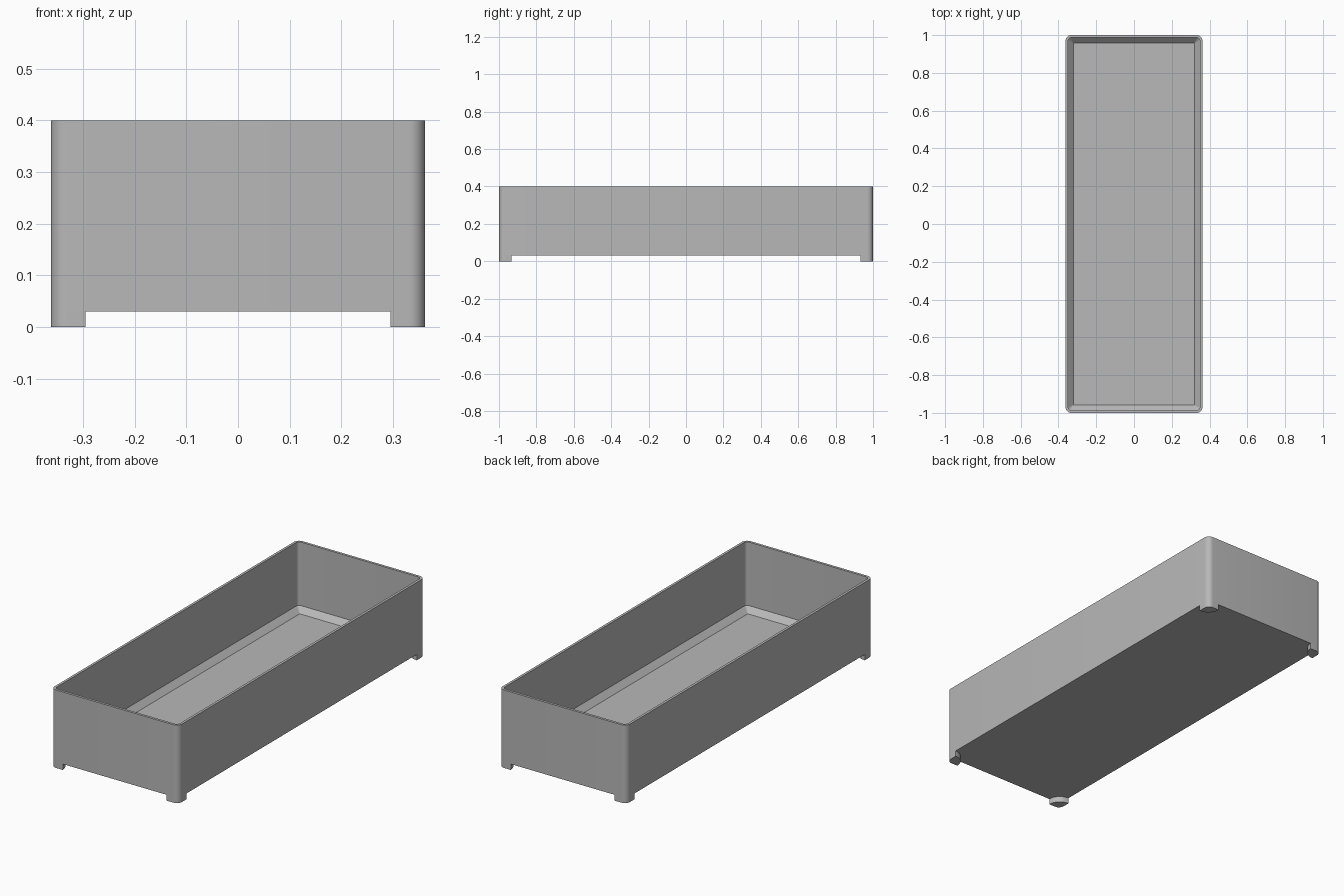
import bpy, bmesh, math

if "Cube" in bpy.data.objects:
    bpy.data.objects.remove(bpy.data.objects["Cube"])

HX, HY, TOP = 0.362, 1.0, 0.4      # half width, half length, full height
BASE, FLOOR = 0.03, 0.046          # underside and inner floor heights
WALL, SLOPE = 0.013, 0.028         # wall thickness, sloped floor border
R, FOOT, STEPS = 0.03, 0.067, 8    # corner radius, foot radius, arc segments

grey = bpy.data.materials.new("grey_plastic")
grey.diffuse_color = (0.48, 0.48, 0.48, 1)
grey.use_nodes = True
grey.node_tree.nodes["Principled BSDF"].inputs["Base Color"].default_value = grey.diffuse_color


def arc(cx, cy, r, start, end, n=STEPS):
    return [(cx + r * math.cos(start + (end - start) * i / n),
             cy + r * math.sin(start + (end - start) * i / n)) for i in range(n + 1)]


def rounded_rect(inset, r):
    """Counter-clockwise rounded rectangle, inset from the outer wall."""
    x, y, q = HX - inset - r, HY - inset - r, math.pi / 2
    pts = []
    for i, (sx, sy) in enumerate([(1, 1), (-1, 1), (-1, -1), (1, -1)]):
        pts += arc(sx * x, sy * y, r, i * q, (i + 1) * q)
    return pts


def loft(name, rings):
    """Closed solid through a list of (outline, z) rings."""
    bm = bmesh.new()
    loops = [[bm.verts.new((x, y, z)) for x, y in pts] for pts, z in rings]
    for a, b in zip(loops, loops[1:]):
        for i in range(len(a)):
            j = (i + 1) % len(a)
            bm.faces.new((a[i], a[j], b[j], b[i]))
    bm.faces.new(loops[0][::-1])
    bm.faces.new(loops[-1])
    bmesh.ops.recalc_face_normals(bm, faces=bm.faces)
    mesh = bpy.data.meshes.new(name)
    bm.to_mesh(mesh)
    bm.free()
    mesh.materials.append(grey)
    ob = bpy.data.objects.new(name, mesh)
    bpy.context.collection.objects.link(ob)
    bpy.ops.object.select_all(action='DESELECT')
    ob.select_set(True)
    bpy.context.view_layer.objects.active = ob
    bpy.ops.object.shade_smooth_by_angle(angle=math.radians(30))
    return ob


# Tray: outer wall, flat rim, inner wall, sloped border, floor
loft("tray", [
    (rounded_rect(0, R), BASE),
    (rounded_rect(0, R), TOP),
    (rounded_rect(WALL, R - WALL), TOP),
    (rounded_rect(WALL, R - WALL), FLOOR + SLOPE),
    (rounded_rect(WALL + SLOPE, 0.002), FLOOR),
])

# Feet: quarter discs following the rounded corners
outline = arc(HX - R, HY - R, R, 0, math.pi / 2)
outline += arc(HX, HY, FOOT, math.pi, 1.5 * math.pi)
for name, sx, sy in [("foot_back_right", 1, 1), ("foot_back_left", -1, 1),
                     ("foot_front_left", -1, -1), ("foot_front_right", 1, -1)]:
    pts = [(sx * x, sy * y) for x, y in outline]
    loft(name, [(pts, 0), (pts, BASE)])
